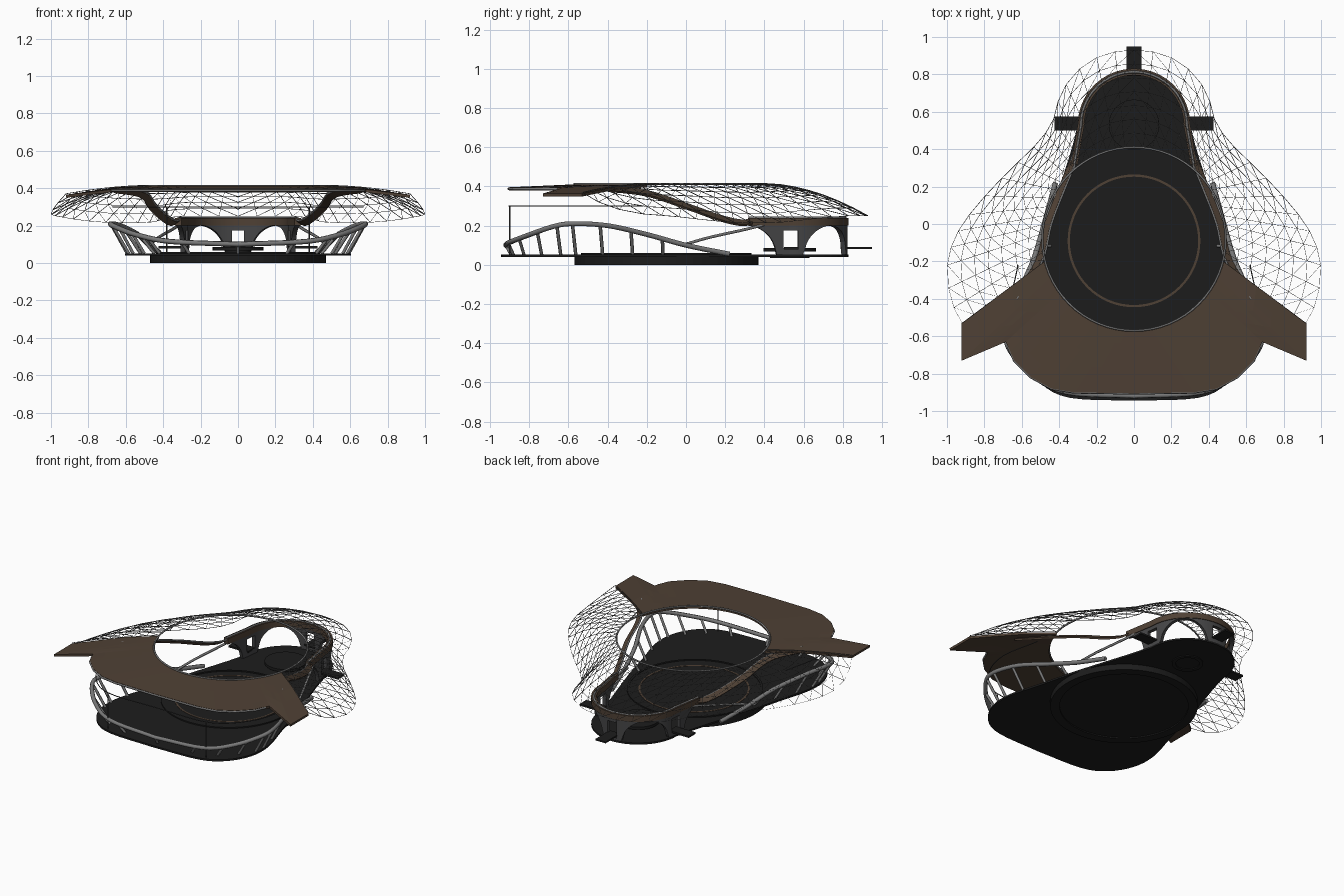
import bpy, bmesh, math
from mathutils import Vector

if "Cube" in bpy.data.objects:
    bpy.data.objects.remove(bpy.data.objects["Cube"])


def material(name, col):
    m = bpy.data.materials.new(name)
    m.diffuse_color = (*col, 1)
    m.use_nodes = True
    m.node_tree.nodes["Principled BSDF"].inputs["Base Color"].default_value = m.diffuse_color
    return m


BLACK = material("black floor", (0.012, 0.012, 0.012))
BROWN = material("bronze brown", (0.078, 0.052, 0.035))
GREY = material("steel grey", (0.19, 0.19, 0.19))
DARK = material("dark grey", (0.06, 0.06, 0.062))
WIRE = material("mesh wire", (0.15, 0.15, 0.15))


def mesh(name, verts, faces, mat, solid=0, offset=0):
    me = bpy.data.meshes.new(name)
    me.from_pydata([tuple(v) for v in verts], [], faces)
    bm = bmesh.new()
    bm.from_mesh(me)
    bmesh.ops.remove_doubles(bm, verts=bm.verts, dist=0.0003)
    bmesh.ops.recalc_face_normals(bm, faces=bm.faces)
    bm.to_mesh(me)
    bm.free()
    me.materials.append(mat)
    ob = bpy.data.objects.new(name, me)
    bpy.context.collection.objects.link(ob)
    if solid:
        s = ob.modifiers.new("solid", 'SOLIDIFY')
        s.thickness, s.offset = solid, offset
    return ob


def tube(name, paths, r, mat, closed=False):
    cu = bpy.data.curves.new(name, 'CURVE')
    cu.dimensions = '3D'
    cu.bevel_depth, cu.bevel_resolution = r, 1
    cu.use_fill_caps = True
    for pts in paths:
        sp = cu.splines.new('POLY')
        sp.points.add(len(pts) - 1)
        for p, q in zip(sp.points, pts):
            p.co = (*q, 1)
        sp.use_cyclic_u = closed
    cu.materials.append(mat)
    ob = bpy.data.objects.new(name, cu)
    bpy.context.collection.objects.link(ob)
    return ob


def smooth(pts, n):
    """Catmull-Rom through the points, n steps per span."""
    p = [Vector(q) for q in pts]
    p = [2 * p[0] - p[1]] + p + [2 * p[-1] - p[-2]]
    out = []
    for i in range(1, len(p) - 2):
        a, b, c, d = p[i - 1:i + 3]
        for k in range(n):
            t = k / n
            out.append(0.5 * (2 * b + (c - a) * t + (2 * a - 5 * b + 4 * c - d) * t * t
                              + (3 * b - a - 3 * c + d) * t ** 3))
    return out + [p[-2]]


def flip(pts):
    return [Vector((-q[0], *q[1:])) for q in pts]


def both(half):
    """Mirror a half path that ends on the centre line."""
    return list(half) + flip(half[:-1])[::-1]


def grid(rows):
    n = len(rows[0])
    verts = [v for r in rows for v in r]
    faces = [(i * n + j, i * n + j + 1, (i + 1) * n + j + 1, (i + 1) * n + j)
             for i in range(len(rows) - 1) for j in range(n - 1)]
    return verts, faces


def slab(name, outline, z0, z1, mat):
    n = len(outline)
    v = [(p[0], p[1], z) for z in (z0, z1) for p in outline]
    f = [tuple(range(n)), tuple(range(n, 2 * n))]
    f += [(i, (i + 1) % n, n + (i + 1) % n, n + i) for i in range(n)]
    return mesh(name, v, f, mat)


def circle(r, cy, z=0, n=64):
    return [Vector((r * math.cos(a), cy + r * math.sin(a), z))
            for a in (2 * math.pi * i / n for i in range(n))]


def box(name, x0, x1, y0, y1, z0, z1, mat):
    return slab(name, [(x0, y0), (x1, y0), (x1, y1), (x0, y1)], z0, z1, mat)


def ring(name, r0, r1, cy, z0, z1, mat):
    loops = [circle(r0, cy, z0), circle(r1, cy, z0), circle(r1, cy, z1), circle(r0, cy, z1)]
    n = 64
    f = [(a * n + i, a * n + (i + 1) % n, b * n + (i + 1) % n, b * n + i)
         for a, b in ((0, 1), (1, 2), (2, 3), (3, 0)) for i in range(n)]
    return mesh(name, [v for l in loops for v in l], f, mat)


# Base disc, floor plate and round floor steps
slab("base_disc", circle(0.42, -0.1), 0.008, 0.042, BLACK)
ring("base_ring", 0.41, 0.47, -0.1, 0, 0.042, BLACK)
half = smooth([(0, -.945, 0), (.34, -.93, 0), (.5, -.85, 0), (.59, -.7, 0), (.6, -.52, 0),
               (.535, -.28, 0), (.475, -.05, 0), (.42, .13, 0), (.34, .38, 0), (.3, .53, 0)], 4)
half += [Vector((.3 * math.cos(a), .53 + .3 * math.sin(a), 0))
         for a in (math.pi / 2 * i / 10 for i in range(1, 11))]
slab("floor_plate", both(half)[::-1][1:], 0.04, 0.052, BLACK)
slab("floor_step", circle(0.43, -0.1), 0.05, 0.056, BLACK)
ring("floor_inlay", 0.343, 0.355, -0.09, 0.05, 0.058, BROWN)
ring("floor_edge", 0.42, 0.435, -0.1, 0.05, 0.06, BLACK)
ring("rear_base", 0.075, 0.1, 0.53, 0.034, 0.042, BLACK)

# Rear round table
slab("table_foot", circle(0.07, 0.53), 0.05, 0.07, BLACK)
slab("table_top", circle(0.135, 0.53), 0.068, 0.086, BLACK)

# Flared railing with struts
rail = smooth([(.42, .22, .055), (.48, 0, .1), (.54, -.2, .155), (.63, -.4, .2), (.68, -.58, .21),
               (.66, -.68, .195), (.54, -.81, .15), (.36, -.9, .115), (0, -.92, .1)], 5)
full = both(rail)
tube("railing_top", [full], 0.014, GREY)
struts = [[q, Vector((q.x * .87, q.y * .97, .05))] for q in full[8:-8:4]]
tube("railing_struts", struts, 0.009, GREY)

# Thin glazing frame at the front
top = smooth([(.62, -.22, .3), (.67, -.5, .3), (.6, -.72, .3), (.4, -.89, .3), (0, -.9, .3)], 4)
tube("glazing_frame", [both(top)], 0.003, DARK)
tube("glazing_posts", [[(s * .38, -.9, .05), (s * .38, -.9, .3)] for s in (-1, 1)], 0.004, DARK)

# Brown front roof plate with swept wing tips, wrapped round the opening
edge = [(.92, -.53), (.92, -.73), (.685, -.63), (.64, -.73), (.55, -.82), (.44, -.88), (.32, -.9), (0, -.905)]
path = []
for a, b in zip(edge, edge[1:]):
    path += [Vector((*a, 0)).lerp(Vector((*b, 0)), k / 4) for k in range(4)]
outer = both(path + [Vector((*edge[-1], 0))])
rows = []
for i, o in enumerate(outer):
    a = math.radians(-14 - 152 * i / (len(outer) - 1))
    p = Vector((.49 * math.cos(a), -.08 + .49 * math.sin(a), 0))
    row = []
    for k in range(6):
        q = p.lerp(o, k / 5)
        q.z = .403 - .015 * k / 5 - .12 * max(0, abs(q.x) - .66)
        row.append(q)
    rows.append(row)
mesh("front_roof", *grid(rows), BROWN, 0.016)
tube("opening_rim", [circle(.49, -.08, .413)], 0.006, GREY, True)
tube("roof_edge_trim", [[q + Vector((0, 0, .388)) for q in outer[9:-9]]], 0.007, GREY)

# Triangulated wire canopy
out = smooth([(.92, -.53, .37), (.98, -.4, .3), (.998, -.22, .26), (.96, -.08, .25), (.88, .05, .235),
              (.75, .2, .22), (.62, .33, .215), (.5, .45, .215), (.43, .56, .225), (.39, .7, .24),
              (.29, .83, .25), (.15, .91, .25), (0, .93, .25)], 3)[::2]
out = both(out)
rows = []
for i, o in enumerate(out):
    a = math.radians(-14 + 208 * i / (len(out) - 1))
    p = Vector((.49 * math.cos(a), -.08 + .49 * math.sin(a), .415))
    row = []
    for k in range(8):
        q = p.lerp(o, k / 7)
        q.z = p.z + (o.z - p.z) * (k / 7) ** 1.8
        row.append(q)
    rows.append(row)
v, f = grid(rows)
tris = []
for n, (a, b, c, d) in enumerate(f):
    tris += [(a, b, c), (a, c, d)] if n < len(f) / 2 else [(a, b, d), (b, c, d)]
canopy = mesh("wire_canopy", v, tris, WIRE)
w = canopy.modifiers.new("wires", 'WIREFRAME')
w.thickness = 0.004
w.use_even_offset = False

# Sloping brown beams from the roof to the rear arcade, with grey braces
beam = smooth([(.64, -.4, .39), (.505, -.2, .365), (.455, 0, .3), (.39, .17, .24),
               (.345, .28, .215), (.32, .34, .222)], 5)
brace = smooth([(.47, -.02, .1), (.42, .12, .14), (.35, .3, .18), (.305, .42, .21)], 4)
for side, b in (("right", beam), ("left", flip(beam))):
    s = 1 if side == "right" else -1
    rows = [[q + Vector((-.012 * s, 0, .01)), q + Vector((.02 * s, 0, -.012))] for q in b]
    mesh(side + "_beam", *grid(rows), BROWN, 0.012)
    tube(side + "_beam_edge", [[q + Vector((-.014 * s, 0, .012)) for q in b]], 0.006, GREY)
tube("braces", [brace, flip(brace)], 0.008, GREY)

# Rear arcade: U-shaped wall on three piers, each with a square window
R = .283
L = math.pi * R


def arcade(s, z):
    if s < 0:
        return Vector((R - s * .17, .53 + s, z))
    if s > L:
        return Vector((-R - (s - L) * .17, .53 - (s - L), z))
    return Vector((R * math.cos(s / R), .53 + R * math.sin(s / R), z))


def gap(s):
    return min(abs(s - c) for c in (0, L / 2, L))


def foot(s):
    u = min(1, max(-1, (.222 - gap(s)) / .15))
    return .05 + .15 * math.sqrt(1 - u * u)


N = 120
st = [-.21 + (L + .42) * i / N for i in range(N + 1)]
v, f = [], []
for a, b in zip(st, st[1:]):
    window = gap((a + b) / 2) < .037
    spans = [(.05, .05, .085), (.175, .175, .205)] if window else [(foot(a), foot(b), .205)]
    for za, zb, zt in spans:
        n = len(v)
        v += [arcade(a, za), arcade(b, zb), arcade(b, zt), arcade(a, zt)]
        f.append((n, n + 1, n + 2, n + 3))
mesh("arcade_piers", v, f, DARK, 0.025)
mesh("arcade_band", *grid([[arcade(s, .2), arcade(s, .24)] for s in st]), BROWN, 0.035)
tube("arcade_rim", [[arcade(s, .24) for s in st]], 0.007, GREY)

# Flat tabs sticking out of the piers
box("back_tab", -.04, .04, .79, .95, .08, .09, BLACK)
box("right_tab", .27, .425, .5, .575, .078, .09, BLACK)
box("left_tab", -.425, -.27, .5, .575, .078, .09, BLACK)
